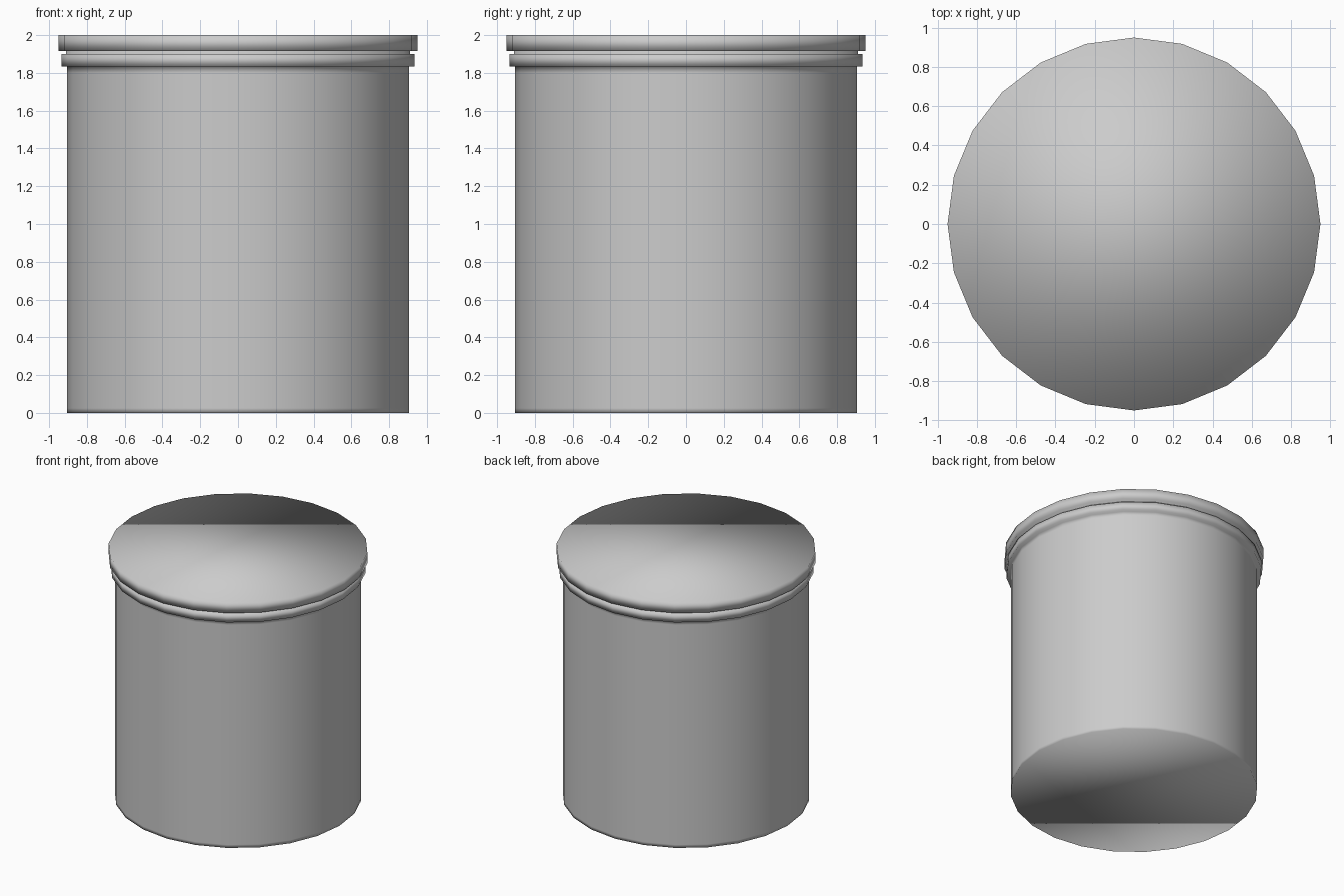
import bpy, bmesh, math

if "Cube" in bpy.data.objects:
    bpy.data.objects.remove(bpy.data.objects["Cube"])

SIDES = 24


def lathe(name, profile):
    """Spin (radius, height) points into a closed, fully smooth-shaded solid."""
    bm = bmesh.new()
    rings = []
    for r, z in profile:
        rings.append([bm.verts.new((r * math.cos(2 * math.pi * i / SIDES),
                                    r * math.sin(2 * math.pi * i / SIDES), z))
                      for i in range(SIDES)])
    for low, high in zip(rings, rings[1:]):
        for i in range(SIDES):
            j = (i + 1) % SIDES
            bm.faces.new((low[i], low[j], high[j], high[i]))
    bm.faces.new(rings[0][::-1])
    bm.faces.new(rings[-1])
    for f in bm.faces:
        f.smooth = True
    mesh = bpy.data.meshes.new(name)
    bm.to_mesh(mesh)
    bm.free()
    obj = bpy.data.objects.new(name, mesh)
    bpy.context.collection.objects.link(obj)
    return obj


# Can body with support loops, raised collar and short neck
lathe("can_body", [(0.905, 0.0), (0.905, 0.025), (0.905, 1.80), (0.905, 1.835),
                   (0.935, 1.835), (0.935, 1.90), (0.91, 1.90), (0.91, 1.92)])

# Flat overhanging lid
lathe("lid", [(0.95, 1.917), (0.95, 2.0)])
